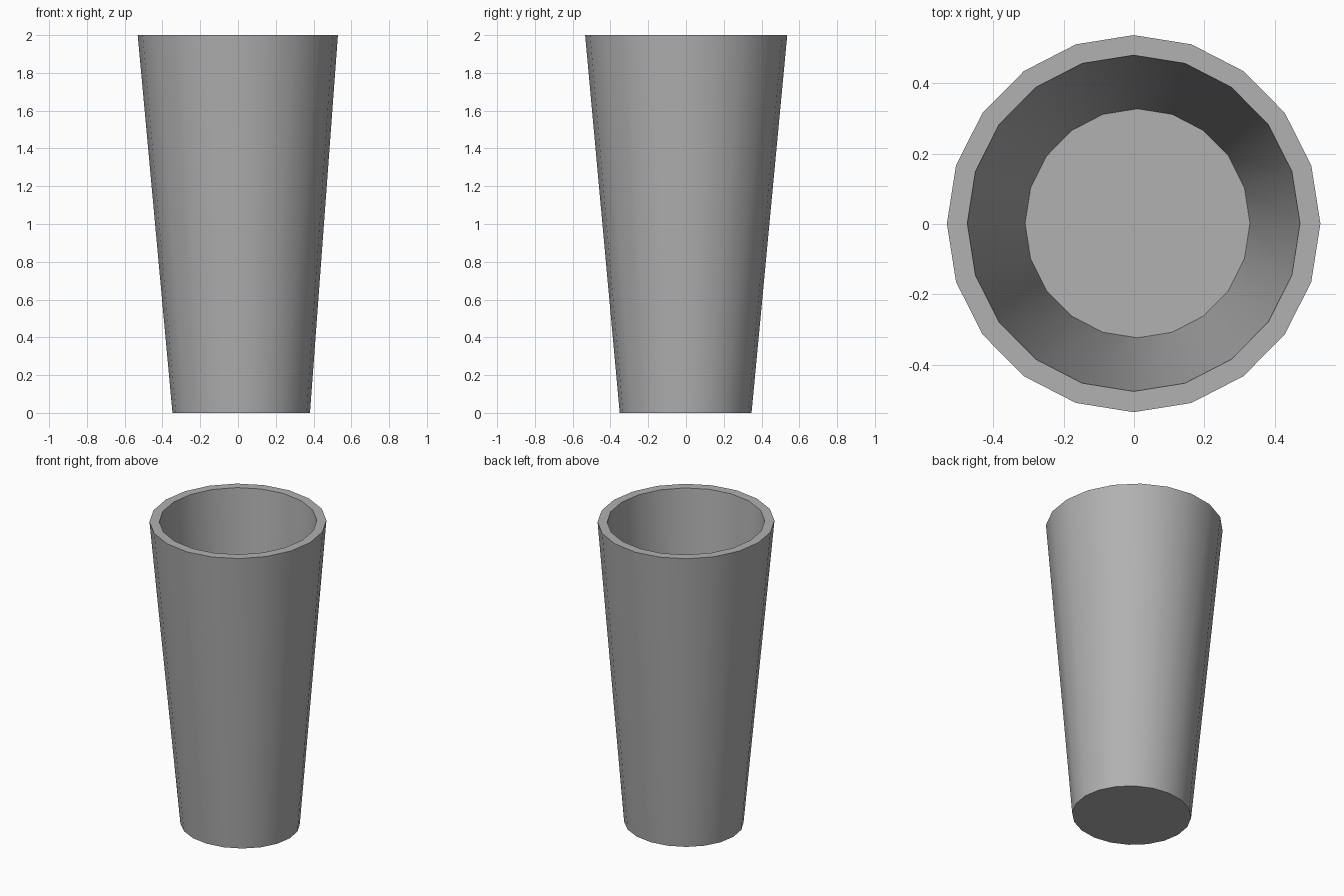
import bpy, bmesh
from math import cos, sin, tau, radians

if "Cube" in bpy.data.objects:
    bpy.data.objects.remove(bpy.data.objects["Cube"])

SIDES = 20

# Rings from the base, up the outside, over the rim and down to the inner floor:
# centre x, centre y, radius x, radius y, z
RINGS = [
    (0.017, -0.002, 0.364, 0.349, 0.0),
    (-0.001, 0.001, 0.530, 0.535, 2.0),
    (-0.001, 0.002, 0.472, 0.477, 2.0),
    (0.010, 0.002, 0.319, 0.325, 0.15),
]

bm = bmesh.new()
loops = []
for cx, cy, rx, ry, z in RINGS:
    loops.append([bm.verts.new((cx + rx * cos(tau * i / SIDES),
                                cy + ry * sin(tau * i / SIDES), z))
                  for i in range(SIDES)])

# Outer wall, rim and inner wall
for a, b in zip(loops, loops[1:]):
    for i in range(SIDES):
        j = (i + 1) % SIDES
        bm.faces.new((a[i], a[j], b[j], b[i]))

# Underside and inner floor
bm.faces.new(loops[0][::-1])
bm.faces.new(loops[-1])
bmesh.ops.recalc_face_normals(bm, faces=bm.faces)

mesh = bpy.data.meshes.new("tapered_cup")
bm.to_mesh(mesh)
bm.free()
cup = bpy.data.objects.new("tapered_cup", mesh)
bpy.context.collection.objects.link(cup)

# Dark grey colour
grey = bpy.data.materials.new("dark_grey")
grey.diffuse_color = (0.44, 0.44, 0.44, 1.0)
grey.use_nodes = True
grey.node_tree.nodes["Principled BSDF"].inputs["Base Color"].default_value = grey.diffuse_color
mesh.materials.append(grey)

# Smooth walls with crisp rim and base edges
bpy.context.view_layer.objects.active = cup
cup.select_set(True)
bpy.ops.object.shade_smooth_by_angle(angle=radians(30))
